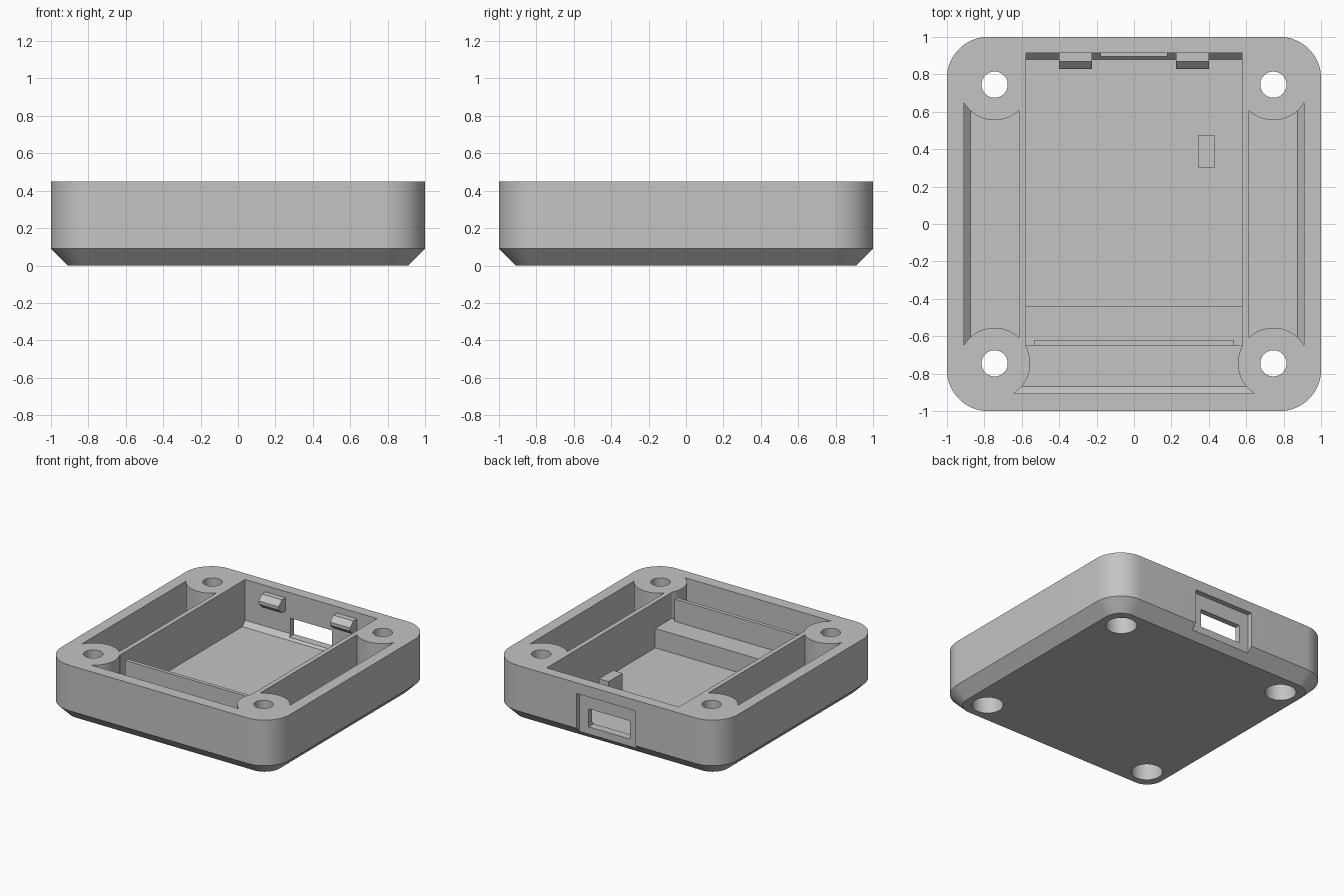
import bpy, bmesh, math

if "Cube" in bpy.data.objects:
    bpy.data.objects.remove(bpy.data.objects["Cube"], do_unlink=True)

grey = bpy.data.materials.new("plain_grey")
grey.use_nodes = True
COLOUR = (0.55, 0.55, 0.55, 1)
grey.diffuse_color = COLOUR
grey.node_tree.nodes["Principled BSDF"].inputs["Base Color"].default_value = COLOUR

HEIGHT, FLOOR, BOLT = 0.45, 0.09, 0.745


def loft(name, rings):
    """Closed solid through a stack of rings with equal point counts."""
    bm = bmesh.new()
    loops = [[bm.verts.new(p) for p in ring] for ring in rings]
    n = len(loops[0])
    for a, b in zip(loops, loops[1:]):
        for i in range(n):
            j = (i + 1) % n
            bm.faces.new((a[i], a[j], b[j], b[i]))
    bm.faces.new(loops[0])
    bm.faces.new(loops[-1])
    bmesh.ops.recalc_face_normals(bm, faces=bm.faces[:])
    mesh = bpy.data.meshes.new(name)
    bm.to_mesh(mesh)
    bm.free()
    mesh.materials.append(grey)
    obj = bpy.data.objects.new(name, mesh)
    bpy.context.collection.objects.link(obj)
    return obj


def along_x(name, profile, x0, x1):
    return loft(name, [[(x, y, z) for y, z in profile] for x in (x0, x1)])


def box(name, x0, x1, y0, y1, z0, z1):
    return along_x(name, [(y0, z0), (y1, z0), (y1, z1), (y0, z1)], x0, x1)


def circle(cx, cy, r, z, n=64):
    return [(cx + r * math.cos(math.tau * i / n), cy + r * math.sin(math.tau * i / n), z)
            for i in range(n)]


def rounded_square(half, r, z, steps=16):
    ring = []
    for k, (sx, sy) in enumerate([(1, 1), (-1, 1), (-1, -1), (1, -1)]):
        for i in range(steps + 1):
            a = math.pi / 2 * (k + i / steps)
            ring.append((sx * (half - r) + r * math.cos(a),
                         sy * (half - r) + r * math.sin(a), z))
    return ring


def cut(target, cutter, keep=False):
    mod = target.modifiers.new("cut", "BOOLEAN")
    mod.operation = "DIFFERENCE"
    mod.solver = "EXACT"
    mod.object = cutter
    bpy.context.view_layer.objects.active = target
    bpy.ops.object.modifier_apply(modifier=mod.name)
    if not keep:
        bpy.data.objects.remove(cutter, do_unlink=True)


corners = [(sx * BOLT, sy * BOLT) for sx in (-1, 1) for sy in (-1, 1)]

# Outer tray with chamfered base
body = loft("tray_body", [rounded_square(0.91, 0.13, 0),
                          rounded_square(1, 0.22, 0.09),
                          rounded_square(1, 0.22, HEIGHT)])

# Side and front pockets, curved around the corner bosses
bosses = [loft("boss_helper", [circle(x, y, 0.19, -0.2), circle(x, y, 0.19, 0.8)])
          for x, y in corners]
side = [(0.615, 0.6), (0.615, FLOOR), (0.873, FLOOR), (0.91, 0.127), (0.91, 0.6)]
pockets = [loft("side_pocket", [[(s * x, y, z) for x, z in side] for y in (-0.74, 0.74)])
           for s in (-1, 1)]
front = [(-0.65, 0.6), (-0.65, FLOOR), (-0.87, FLOOR), (-0.907, 0.127), (-0.907, 0.6)]
pockets.append(along_x("front_pocket", front, -0.74, 0.74))
for pocket in pockets:
    for boss in bosses:
        cut(pocket, boss, keep=True)
    cut(body, pocket)
for boss in bosses:
    bpy.data.objects.remove(boss, do_unlink=True)

# Main bay with a raised shelf at the front
bay = [(-0.44, FLOOR), (0.88, FLOOR), (0.915, 0.127), (0.915, 0.6),
       (-0.655, 0.6), (-0.655, 0.244), (-0.44, 0.244)]
cut(body, along_x("main_bay", bay, -0.578, 0.578))

# Port recess and window in the back wall
cut(body, box("port_recess", -0.26, 0.26, 0.96, 1.1, 0.02, 0.365))
cut(body, box("port_window", -0.18, 0.18, 0.85, 1.1, 0.107, 0.25))

# Counterbored bolt holes
for x, y in corners:
    cut(body, loft("bolt_hole", [circle(x, y, 0.112, -0.1), circle(x, y, 0.112, 0.2),
                                 circle(x, y, 0.07, 0.2), circle(x, y, 0.07, 0.6)]))

# Retaining wall on the shelf and support block on the floor
box("retaining_wall", -0.535, 0.535, -0.65, -0.62, 0.244, 0.42)
box("support_block", 0.345, 0.43, 0.3, 0.475, FLOOR, 0.235)

# Snap clips on the back wall
clip = [(0.92, 0.4), (0.87, 0.4), (0.83, 0.36), (0.83, 0.335), (0.87, 0.295), (0.92, 0.295)]
for label, x in (("left_clip", 0.225), ("right_clip", -0.4)):
    along_x(label, clip, x, x + 0.175)

# Smooth the round walls, keep edges crisp
bpy.ops.object.select_all(action="DESELECT")
body.select_set(True)
bpy.context.view_layer.objects.active = body
bpy.ops.object.shade_smooth_by_angle(angle=math.radians(30))
